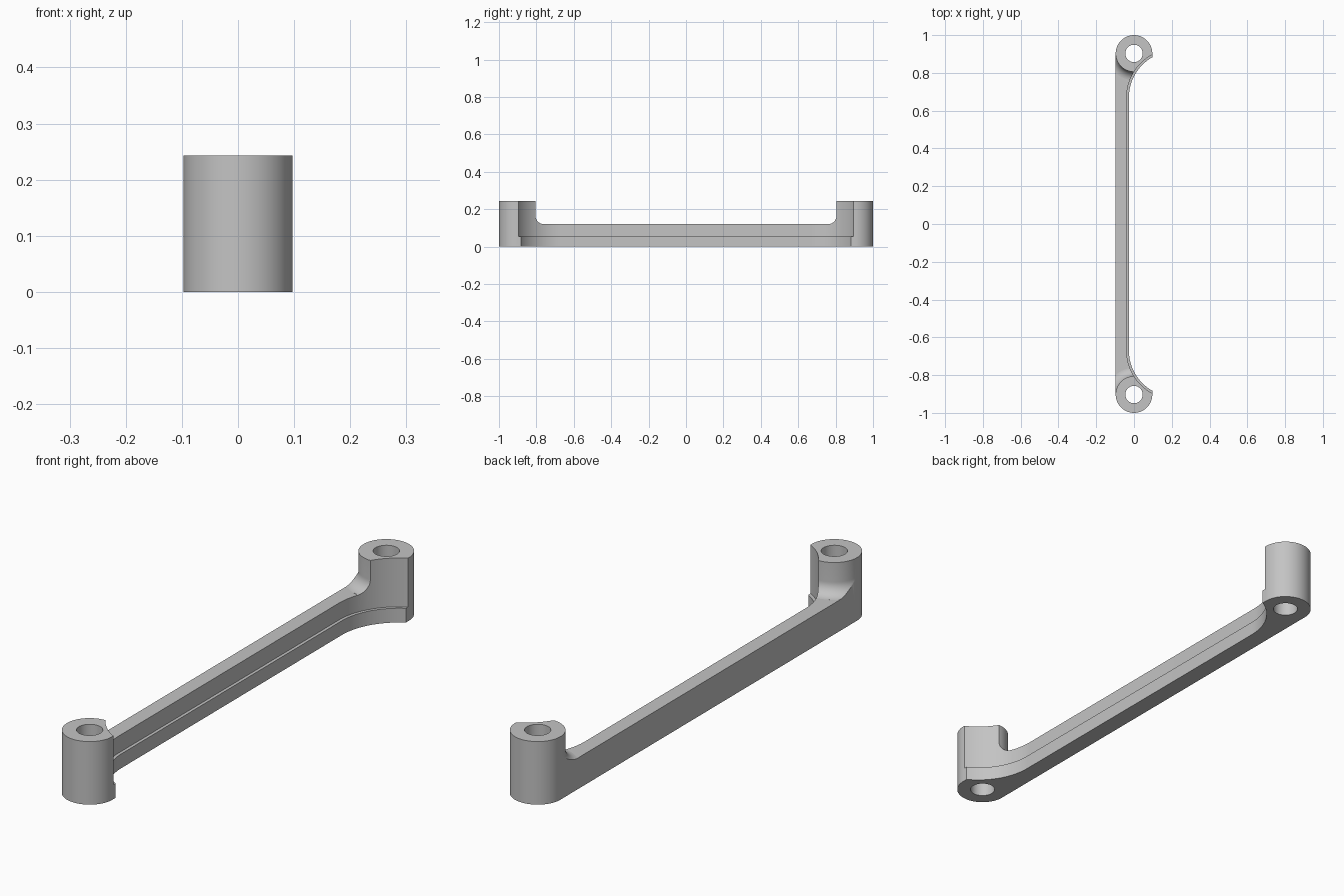
import bpy, bmesh
from math import sin, cos, pi, radians

cube = bpy.data.objects.get("Cube")
if cube:
    bpy.data.objects.remove(cube, do_unlink=True)

R = 0.097          # boss radius
CY = 1 - R         # boss centre distance along y
TOP = 0.243        # boss height
BAR = 0.12         # bar height
STEP = 0.055       # height of the lower ledge
FILLET = 0.048     # blend between bar and boss

grey = bpy.data.materials.new("grey")
grey.use_nodes = True
grey.diffuse_color = (0.55, 0.55, 0.55, 1)
grey.node_tree.nodes["Principled BSDF"].inputs["Base Color"].default_value = (0.55, 0.55, 0.55, 1)


def finish(name, bm):
    bmesh.ops.recalc_face_normals(bm, faces=bm.faces)
    mesh = bpy.data.meshes.new(name)
    bm.to_mesh(mesh)
    bm.free()
    mesh.materials.append(grey)
    obj = bpy.data.objects.new(name, mesh)
    bpy.context.collection.objects.link(obj)
    return obj


def prism(name, outline, z0, z1):
    bm = bmesh.new()
    face = bm.faces.new([bm.verts.new((x, y, z0)) for x, y in outline])
    ext = bmesh.ops.extrude_face_region(bm, geom=[face])
    verts = [v for v in ext["geom"] if isinstance(v, bmesh.types.BMVert)]
    bmesh.ops.translate(bm, verts=verts, vec=(0, 0, z1 - z0))
    return finish(name, bm)


def lathe(name, profile, cy, n=64):
    bm = bmesh.new()
    rings = [[bm.verts.new((r * cos(2 * pi * i / n), cy + r * sin(2 * pi * i / n), z))
              for i in range(n)] for r, z in profile]
    for a, b in zip(rings, rings[1:]):
        for i in range(n):
            j = (i + 1) % n
            bm.faces.new((a[i], a[j], b[j], b[i]))
    bm.faces.new(rings[0])
    bm.faces.new(rings[-1])
    return finish(name, bm)


def cut(target, cutter):
    mod = target.modifiers.new("cut", 'BOOLEAN')
    mod.operation = 'DIFFERENCE'
    mod.solver = 'EXACT'
    mod.object = cutter
    bpy.context.view_layer.objects.active = target
    bpy.ops.object.modifier_apply(modifier=mod.name)
    bpy.data.objects.remove(cutter, do_unlink=True)


def hollow_outline(edge):
    # Straight run at x = edge that sweeps outwards in an arc at each end
    cx, cy, n = 0.2175, 0.67, 24
    rad = cx - edge
    arc = [(cx - rad * cos(t), cy + rad * sin(t))
           for t in (radians(72) * i / n for i in range(n + 1))]
    return ([(0.3, -arc[-1][1])] + [(x, -y) for x, y in reversed(arc)]
            + arc + [(0.3, arc[-1][1])])


# Blank with rounded ends
half = [(R * cos(pi * i / 32), CY + R * sin(pi * i / 32)) for i in range(33)]
arm = prism("connecting_arm", half + [(-x, -y) for x, y in half], 0, TOP)

# Clearance above the bar, leaving a flared foot around each boss
clear = prism("clearance", [(-0.2, -CY), (0.2, -CY), (0.2, CY), (-0.2, CY)], BAR, 0.4)
r0 = R + 0.0003
flare = [(r0 + FILLET * (1 - sin(a)), BAR + FILLET * (1 - cos(a)))
         for a in (radians(4 + 86 * i / 12) for i in range(13))]
for s in (-1, 1):
    cut(clear, lathe("flare", [(flare[0][0], 0.1)] + flare + [(r0, 0.5)], s * CY))
cut(arm, clear)

# Concave side with a narrow ledge
cut(arm, prism("hollow", hollow_outline(-0.027), -0.1, 0.4))
cut(arm, prism("ledge", hollow_outline(-0.039), STEP, 0.35))

# Bolt holes
for s in (-1, 1):
    cut(arm, lathe("hole", [(0.046, -0.1), (0.046, 0.4)], s * CY, 48))

bpy.ops.object.select_all(action='DESELECT')
arm.select_set(True)
bpy.context.view_layer.objects.active = arm
bpy.ops.object.shade_smooth_by_angle(angle=radians(30))
